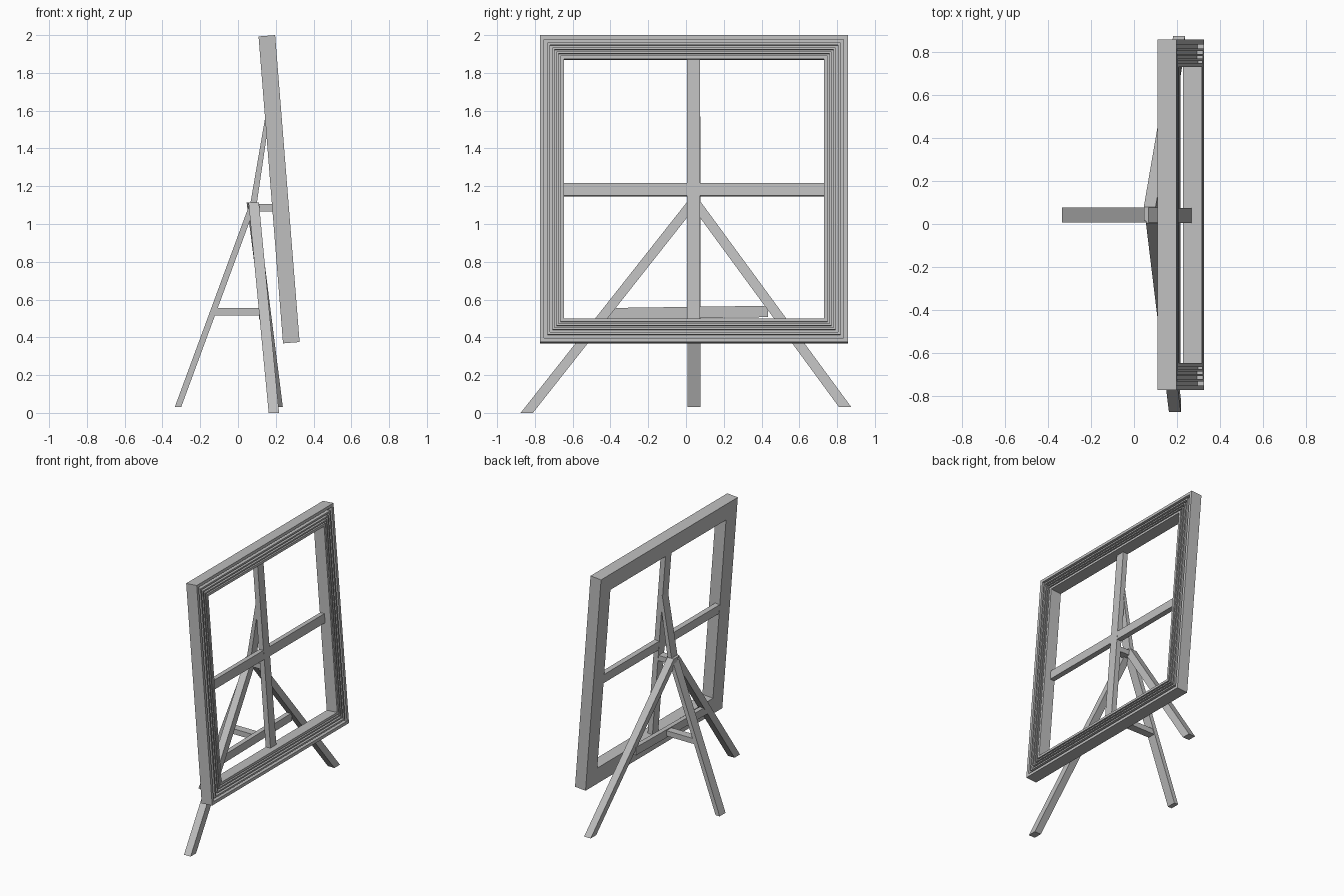
import bpy, bmesh, math
from mathutils import Matrix, Vector

cube = bpy.data.objects.get("Cube")
if cube:
    bpy.data.objects.remove(cube, do_unlink=True)

grey = bpy.data.materials.new("plain_grey")
grey.use_nodes = True
COLOUR = (0.52, 0.52, 0.52, 1)
grey.diffuse_color = COLOUR
grey.node_tree.nodes["Principled BSDF"].inputs["Base Color"].default_value = COLOUR

MID = 0.042   # centre line of the stand in y
TILT = Matrix.Translation((0.2175, MID, 1.184)) @ Matrix.Rotation(-math.atan2(0.13, 1.63), 4, 'Y')


def finish(name, bm, matrix=None):
    if matrix:
        bm.transform(matrix)
    bmesh.ops.recalc_face_normals(bm, faces=bm.faces)
    mesh = bpy.data.meshes.new(name)
    bm.to_mesh(mesh)
    bm.free()
    mesh.materials.append(grey)
    obj = bpy.data.objects.new(name, mesh)
    bpy.context.collection.objects.link(obj)
    return obj


def loft(name, rings, closed=False, matrix=None):
    """Skin a list of rings; cap the ends unless the list loops."""
    bm = bmesh.new()
    loops = [[bm.verts.new(p) for p in ring] for ring in rings]
    n = len(loops[0])
    pairs = list(zip(loops, loops[1:]))
    if closed:
        pairs.append((loops[-1], loops[0]))
    else:
        bm.faces.new(loops[0])
        bm.faces.new(loops[-1])
    for a, b in pairs:
        for i in range(n):
            j = (i + 1) % n
            bm.faces.new((a[i], a[j], b[j], b[i]))
    return finish(name, bm, matrix)


def box(name, centre, size, matrix=None):
    bm = bmesh.new()
    bmesh.ops.create_cube(bm, size=1)
    bm.transform(Matrix.Translation(centre) @ Matrix.Diagonal((*size, 1)))
    return finish(name, bm, matrix)


def slab(name, outline, width):
    """Extrude an x-z outline sideways about the centre line."""
    return loft(name, [[(x, MID + s * width / 2, z) for x, z in outline] for s in (-1, 1)])


def leg(name, foot, top, wx, wy):
    """Slanted leg with level ends."""
    corners = [Vector((sx * wx / 2, sy * wy / 2, 0))
               for sx, sy in ((-1, -1), (1, -1), (1, 1), (-1, 1))]
    return loft(name, [[Vector(p) + c for c in corners] for p in (foot, top)])


# Moulded picture frame: grooved profile swept round a square with mitred corners
HALF, FRONT, BACK, RAIL = 0.815, 0.044, -0.044, 0.126
profile = [(0, BACK), (0, FRONT)]
for start, end, depth in ((0.022, 0.04, 0.03), (0.052, 0.066, 0.03), (0.076, 0.088, 0.028), (0.098, 0.108, 0.02)):
    profile += [(start, FRONT), (start, FRONT - depth), (end, FRONT - depth), (end, FRONT)]
profile += [(RAIL, FRONT), (RAIL, BACK)]
rings = [[(d, sy * (HALF - u), sz * (HALF - u))
          for sy, sz in ((-1, -1), (1, -1), (1, 1), (-1, 1))] for u, d in profile]
loft("picture_frame", rings, closed=True, matrix=TILT)

# Crossed bars set flush with the back of the frame
inner = 2 * (HALF - RAIL) + 0.02
box("vertical_bar", (BACK + 0.02, -0.003, 0), (0.04, 0.07, inner), TILT)
box("cross_bar", (BACK + 0.02, 0, 0), (0.038, inner, 0.068), TILT)

# Stand: three legs meeting below a strut that reaches the frame
leg("right_leg", (0.19, -0.843, 0.0), (0.083, MID - 0.005, 1.115), 0.055, 0.065)
leg("left_leg", (0.21, 0.843, 0.03), (0.073, MID + 0.005, 1.115), 0.055, 0.065)
leg("rear_leg", (-0.318, MID, 0.03), (0.083, MID, 1.118), 0.034, 0.07)
slab("upper_strut", ((0.066, 1.112), (0.1, 1.112), (0.157, 1.5), (0.145, 1.57)), 0.07)

# Braces
box("frame_connector", (0.14, MID, 1.085), (0.1, 0.06, 0.04))
box("rear_brace", (0, MID, 0.535), (0.26, 0.06, 0.04))
box("leg_brace", (0, 0, 0), (0.035, 0.86, 0.06),
    Matrix.Translation((0.13, 0.005, 0.531)) @ Matrix.Rotation(0.014, 4, 'X'))
